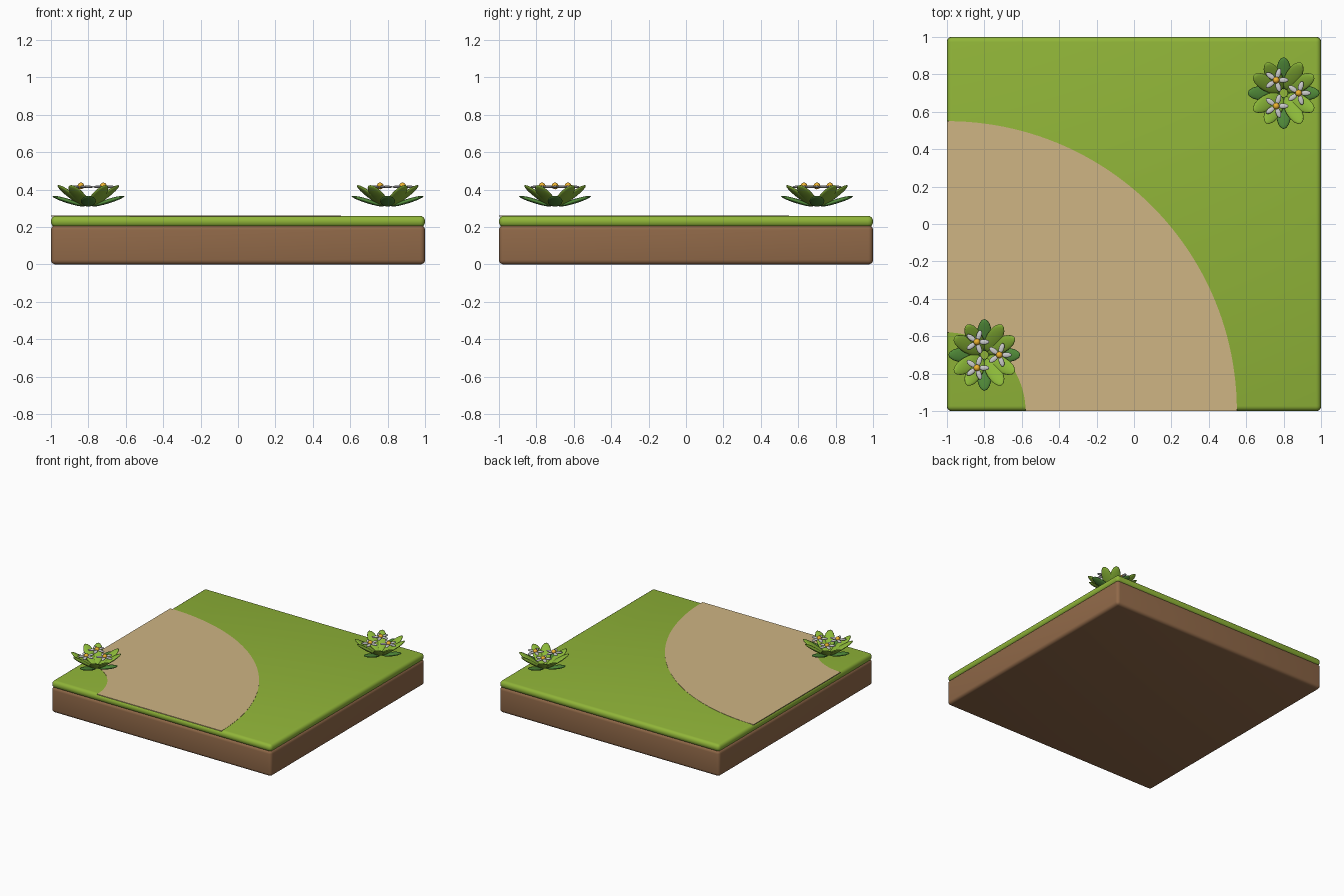
import bpy, bmesh
from math import radians, cos, sin, pi
from mathutils import Matrix, Vector

if "Cube" in bpy.data.objects:
    bpy.data.objects.remove(bpy.data.objects["Cube"])


def material(name, r, g, b):
    m = bpy.data.materials.new(name)
    m.diffuse_color = (r, g, b, 1)
    m.use_nodes = True
    m.node_tree.nodes["Principled BSDF"].inputs["Base Color"].default_value = m.diffuse_color
    return m


DIRT = material("dirt", 0.28, 0.14, 0.065)
GRASS = material("grass", 0.28, 0.46, 0.04)
SAND = material("sand", 0.62, 0.46, 0.23)
LEAF_LOW = material("leaf dark", 0.08, 0.25, 0.04)
LEAF_TOP = material("leaf light", 0.26, 0.48, 0.04)
PETAL = material("petal", 0.9, 0.9, 0.88)
POLLEN = material("pollen", 0.85, 0.45, 0.03)


def finish(bm, name, mat):
    me = bpy.data.meshes.new(name)
    bm.to_mesh(me)
    bm.free()
    me.materials.append(mat)
    ob = bpy.data.objects.new(name, me)
    bpy.context.collection.objects.link(ob)
    return ob


def smooth(ob, angle=40):
    bpy.ops.object.select_all(action='DESELECT')
    ob.select_set(True)
    bpy.context.view_layer.objects.active = ob
    bpy.ops.object.shade_smooth_by_angle(angle=radians(angle))


def slab(name, z0, z1, bevel, mat):
    bm = bmesh.new()
    bmesh.ops.create_cube(bm, size=1, matrix=Matrix.Translation((0, 0, (z0 + z1) / 2))
                          @ Matrix.Diagonal((2, 2, z1 - z0, 1)))
    bmesh.ops.bevel(bm, geom=bm.edges[:], offset=bevel, segments=4, profile=0.5, affect='EDGES')
    smooth(finish(bm, name, mat))


# Ground layers
slab("dirt_base", 0, 0.21, 0.025, DIRT)
slab("grass_layer", 0.2, 0.26, 0.027, GRASS)

# Curved path: thin quarter ring around the front left corner
bm = bmesh.new()
n = 48
rings = []
for i in range(n + 1):
    a = pi / 2 * i / n
    rings.append([bm.verts.new((-1 + r * cos(a), -1 + r * sin(a), z))
                  for r, z in ((0.42, 0.257), (1.55, 0.257), (1.55, 0.262), (0.42, 0.262))])
for p, q in zip(rings, rings[1:]):
    for k in range(4):
        bm.faces.new((p[k], p[(k + 1) % 4], q[(k + 1) % 4], q[k]))
bm.faces.new(rings[0][::-1])
bm.faces.new(rings[-1])
bmesh.ops.recalc_face_normals(bm, faces=bm.faces[:])
finish(bm, "sand_path", SAND)


def blob(bm, base, tip, angle, width, thick, centre=(0, 0, 0)):
    """Flattened ellipsoid from (radius, z) base to tip, turned about the centre."""
    d = Vector((tip[0] - base[0], 0, tip[1] - base[1]))
    mid = Vector(((tip[0] + base[0]) / 2, 0, (tip[1] + base[1]) / 2))
    tilt = Matrix.Rotation(-d.angle(Vector((1, 0, 0))) if d.length and d.z >= 0 else 0, 4, 'Y')
    bmesh.ops.create_uvsphere(
        bm, u_segments=16, v_segments=10, radius=1,
        matrix=Matrix.Translation(centre) @ Matrix.Rotation(radians(angle), 4, 'Z')
        @ Matrix.Translation(mid) @ tilt
        @ Matrix.Diagonal((d.length / 2, width / 2, thick / 2, 1)))


def plant(label, x, y):
    # Leaves: four low ones, eight steeper ones in between
    low, top = bmesh.new(), bmesh.new()
    for a in range(0, 360, 30):
        if a % 90 == 0:
            blob(low, (0.02, 0.312), (0.192, 0.365), a, 0.08, 0.024, (x, y, 0))
        else:
            blob(top, (0.02, 0.312), (0.187, 0.424), a, 0.084, 0.024, (x, y, 0))
    smooth(finish(low, label + "_low_leaves", LEAF_LOW), 180)
    smooth(finish(top, label + "_upper_leaves", LEAF_TOP), 180)
    # Three five-petalled flowers
    petals, hearts = bmesh.new(), bmesh.new()
    for f in range(3):
        a = 2 * pi * f / 3
        c = Vector((x + 0.08 * cos(a), y + 0.08 * sin(a), 0))
        for p in range(5):
            blob(petals, (0.008, 0.415), (0.066, 0.415), 72 * p, 0.028, 0.014, c)
        bmesh.ops.create_uvsphere(hearts, u_segments=12, v_segments=8, radius=0.018,
                                  matrix=Matrix.Translation(c + Vector((0, 0, 0.42))))
    smooth(finish(petals, label + "_petals", PETAL), 180)
    smooth(finish(hearts, label + "_flower_centres", POLLEN), 180)


plant("back_plant", 0.8, 0.7)
plant("front_plant", -0.8, -0.7)
